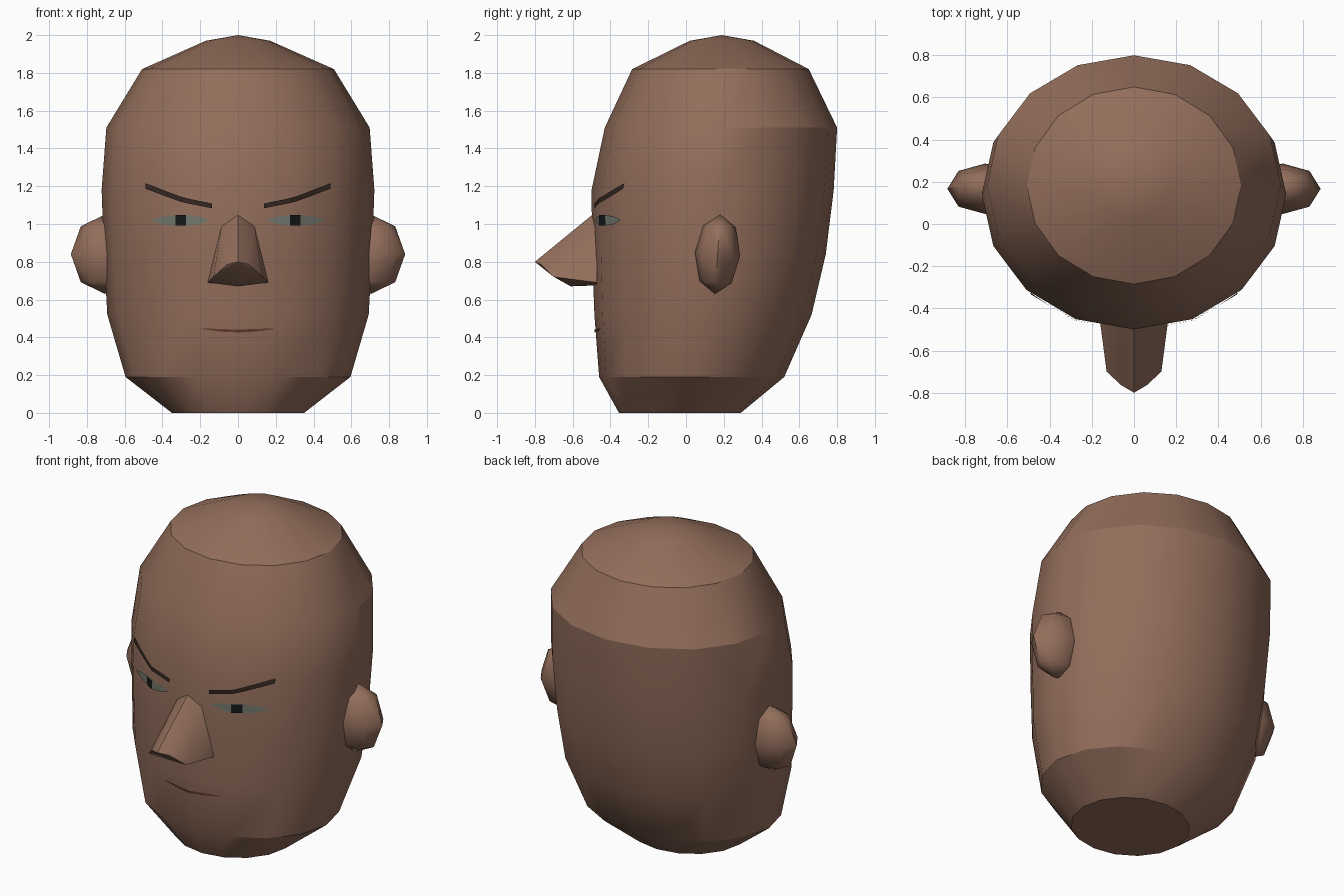
import bpy, bmesh
from math import sin, cos, pi, radians
from mathutils import Vector, Matrix
from mathutils.bvhtree import BVHTree

if "Cube" in bpy.data.objects:
    bpy.data.objects.remove(bpy.data.objects["Cube"])


def material(name, rgb):
    m = bpy.data.materials.new(name)
    m.diffuse_color = (*rgb, 1)
    m.use_nodes = True
    m.node_tree.nodes["Principled BSDF"].inputs["Base Color"].default_value = m.diffuse_color
    return m


SKIN = material("skin", (0.29, 0.155, 0.105))
WHITE = material("eye_white", (0.17, 0.19, 0.155))
BLACK = material("pupil_black", (0.008, 0.01, 0.01))
BROW = material("brow_brown", (0.035, 0.02, 0.015))
LIP = material("lip_red", (0.12, 0.04, 0.025))


def finish(bm, name, mat, angle=None):
    me = bpy.data.meshes.new(name)
    bm.to_mesh(me)
    bm.free()
    ob = bpy.data.objects.new(name, me)
    bpy.context.collection.objects.link(ob)
    me.materials.append(mat)
    if angle:
        bpy.ops.object.select_all(action='DESELECT')
        bpy.context.view_layer.objects.active = ob
        ob.select_set(True)
        bpy.ops.object.shade_smooth_by_angle(angle=radians(angle))
    return ob


# Head: stacked 16-sided elliptical rings (z, half width, front y, back y)
SIDES = 16
RINGS = [(0.0, 0.35, -0.355, 0.29), (0.19, 0.595, -0.46, 0.52),
         (0.52, 0.692, -0.485, 0.665), (0.84, 0.71, -0.497, 0.74),
         (1.18, 0.722, -0.5, 0.782), (1.51, 0.697, -0.43, 0.8),
         (1.82, 0.508, -0.285, 0.65), (1.97, 0.17, 0.02, 0.36)]
bm = bmesh.new()
loops = []
for z, w, f, b in RINGS:
    c, r = (f + b) / 2, (b - f) / 2
    loops.append([bm.verts.new((w * sin(2 * pi * i / SIDES),
                                c - r * cos(2 * pi * i / SIDES), z))
                  for i in range(SIDES)])
for lo, hi in zip(loops, loops[1:]):
    for i in range(SIDES):
        j = (i + 1) % SIDES
        bm.faces.new((lo[i], lo[j], hi[j], hi[i]))
bm.faces.new(loops[0][::-1])
crown = bm.verts.new((0, 0.19, 2.0))
for i in range(SIDES):
    bm.faces.new((loops[-1][i], loops[-1][(i + 1) % SIDES], crown))
bmesh.ops.recalc_face_normals(bm, faces=bm.faces)
surface = BVHTree.FromBMesh(bm)
finish(bm, "head", SKIN, 28)

# Nose: convex wedge
half = [(0.085, -0.47, 1.0), (0.06, -0.765, 0.785), (0.13, -0.70, 0.72),
        (0.16, -0.47, 0.69)]
mid = [(0, -0.47, 1.07), (0, -0.8, 0.8), (0, -0.61, 0.67), (0, -0.47, 0.675)]
bm = bmesh.new()
for p in mid + half + [(-x, y, z) for x, y, z in half]:
    bm.verts.new(p)
bmesh.ops.convex_hull(bm, input=bm.verts)
bmesh.ops.recalc_face_normals(bm, faces=bm.faces)
finish(bm, "nose", SKIN, 35)


# Face markings: strips of (x, low z, high z) laid onto the head surface
def marking(name, strip, mat, lift):
    def on_head(x, z):
        hit = surface.ray_cast(Vector((x, -2, z)), Vector((0, 1, 0)))[0]
        return (x, hit.y - lift, z)

    bm = bmesh.new()
    cols = [[bm.verts.new(on_head(x, z)) for z in zs]
            for x, *zs in sorted(strip)]
    for a, b in zip(cols, cols[1:]):
        bm.faces.new((a[0], b[0], b[1], a[1]))
    finish(bm, name, mat)


eye = [(0.15, 1.018, 1.022), (0.215, 0.998, 1.04), (0.275, 0.992, 1.047),
       (0.33, 0.992, 1.047), (0.395, 0.998, 1.04), (0.46, 1.018, 1.022)]
pupil = [(0.275, 0.993, 1.047), (0.33, 0.993, 1.047)]
brow = [(0.137, 1.083, 1.108), (0.22, 1.1, 1.125), (0.275, 1.111, 1.137),
        (0.31, 1.12, 1.147), (0.40, 1.153, 1.181), (0.49, 1.187, 1.216)]
for side, s in (("right", 1), ("left", -1)):
    for part, strip, mat, lift in (("eye", eye, WHITE, 0.006),
                                   ("pupil", pupil, BLACK, 0.010),
                                   ("eyebrow", brow, BROW, 0.010)):
        marking(f"{part}_{side}", [(x * s, a, b) for x, a, b in strip],
                mat, lift)

    # Ear: low-poly ellipsoid half sunk into the head
    bm = bmesh.new()
    bmesh.ops.create_uvsphere(
        bm, u_segments=8, v_segments=4, radius=1,
        matrix=Matrix.Translation((0.705 * s, 0.167, 0.84))
        @ Matrix.Rotation(radians(-4), 4, 'X')
        @ Matrix.Diagonal((0.18, 0.12, 0.21, 1)))
    finish(bm, f"ear_{side}", SKIN, 60)

marking("mouth", [(-0.19, 0.444, 0.448), (-0.09, 0.430, 0.444),
                  (0, 0.426, 0.441), (0.09, 0.430, 0.444),
                  (0.19, 0.444, 0.448)], LIP, 0.006)
